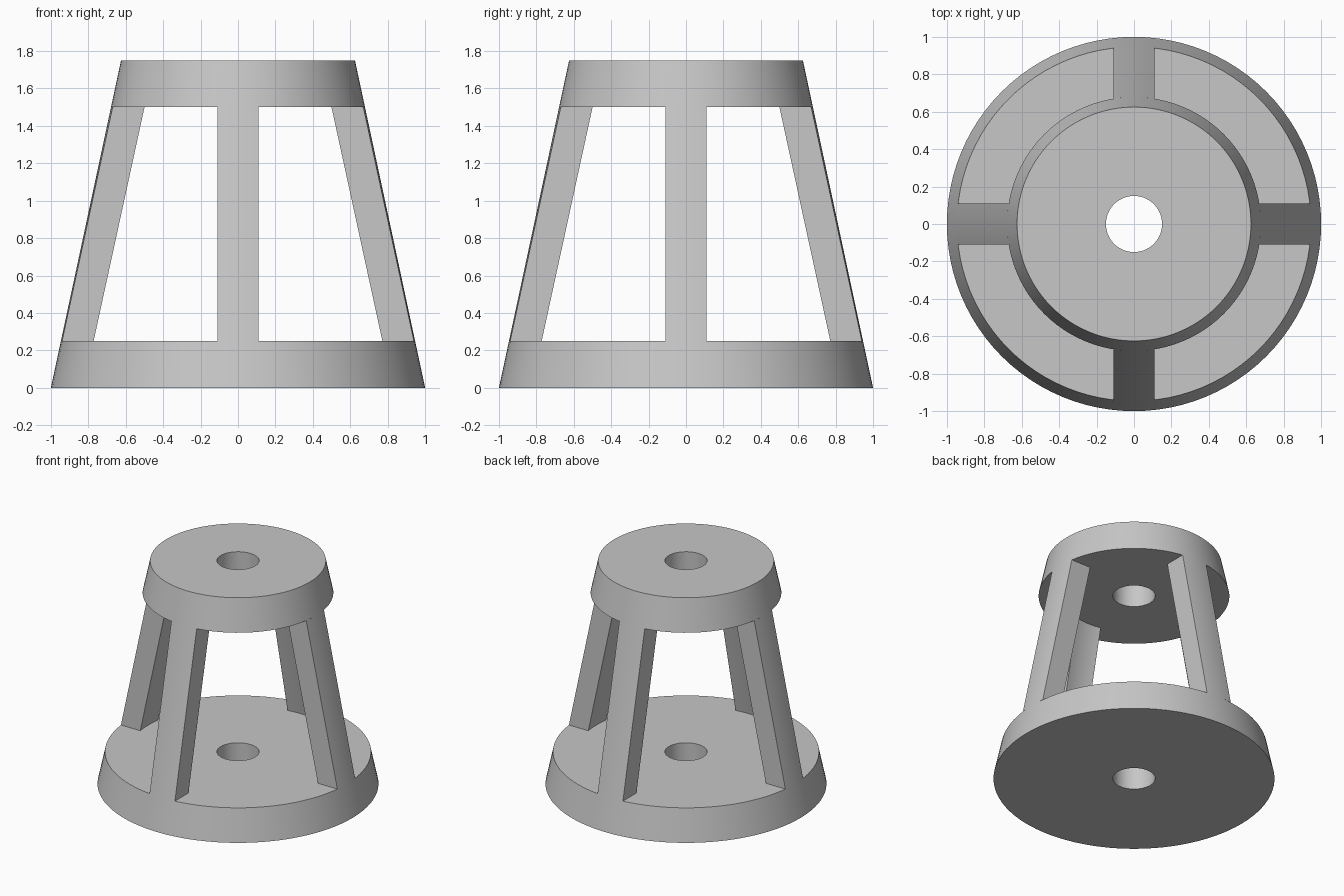
import bpy, bmesh, math
from mathutils import Matrix

cube = bpy.data.objects.get("Cube")
if cube:
    bpy.data.objects.remove(cube, do_unlink=True)

HEIGHT, BASE_R, TOP_R = 1.75, 1.0, 0.625
LOW, HIGH = 0.25, 1.5          # heights between which the legs stand
HOLE_R, WALL, HALF_WIDTH = 0.15, 0.167, 0.11
SEGMENTS, LEG_STEPS = 96, 8

grey = bpy.data.materials.new("plain_grey")
grey.use_nodes = True
colour = (0.57, 0.57, 0.57, 1)
grey.diffuse_color = colour
grey.node_tree.nodes["Principled BSDF"].inputs["Base Color"].default_value = colour


def cone_radius(z):
    return BASE_R + (TOP_R - BASE_R) * z / HEIGHT


def finish(name, bm):
    bmesh.ops.recalc_face_normals(bm, faces=bm.faces)
    mesh = bpy.data.meshes.new(name)
    bm.to_mesh(mesh)
    bm.free()
    mesh.materials.append(grey)
    obj = bpy.data.objects.new(name, mesh)
    bpy.context.collection.objects.link(obj)
    bpy.ops.object.select_all(action='DESELECT')
    obj.select_set(True)
    bpy.context.view_layer.objects.active = obj
    bpy.ops.object.shade_smooth_by_angle(angle=math.radians(30))
    return obj


# Tapered disc with a straight hole through its middle
def plate(name, z0, z1):
    bm = bmesh.new()
    profile = [(HOLE_R, z0), (cone_radius(z0), z0), (cone_radius(z1), z1), (HOLE_R, z1)]
    verts = [bm.verts.new((r, 0, z)) for r, z in profile]
    edges = [bm.edges.new((verts[i], verts[i - 1])) for i in range(len(verts))]
    bmesh.ops.spin(bm, geom=verts + edges, cent=(0, 0, 0), axis=(0, 0, 1),
                   angle=math.tau, steps=SEGMENTS, use_merge=True)
    bmesh.ops.remove_doubles(bm, verts=bm.verts, dist=0.0001)
    return finish(name, bm)


# Parallel-sided strip cut from the conical wall
def leg(name, angle):
    bm = bmesh.new()
    rings = []
    for z in (LOW, HIGH):
        outer, inner = [], []
        for i in range(LEG_STEPS + 1):
            y = HALF_WIDTH * (2 * i / LEG_STEPS - 1)
            r = cone_radius(z)
            outer.append(bm.verts.new((math.sqrt(r * r - y * y), y, z)))
            r -= WALL
            inner.append(bm.verts.new((math.sqrt(r * r - y * y), y, z)))
        rings.append(outer + inner[::-1])
    low, high = rings
    for i in range(len(low)):
        bm.faces.new((low[i - 1], low[i], high[i], high[i - 1]))
    bm.faces.new(low)
    bm.faces.new(high)
    bm.transform(Matrix.Rotation(angle, 4, 'Z'))
    return finish(name, bm)


plate("base_plate", 0, LOW)
plate("top_plate", HIGH, HEIGHT)
for i, side in enumerate(("left", "back", "right", "front")):
    leg(side + "_leg", i * math.pi / 2)
